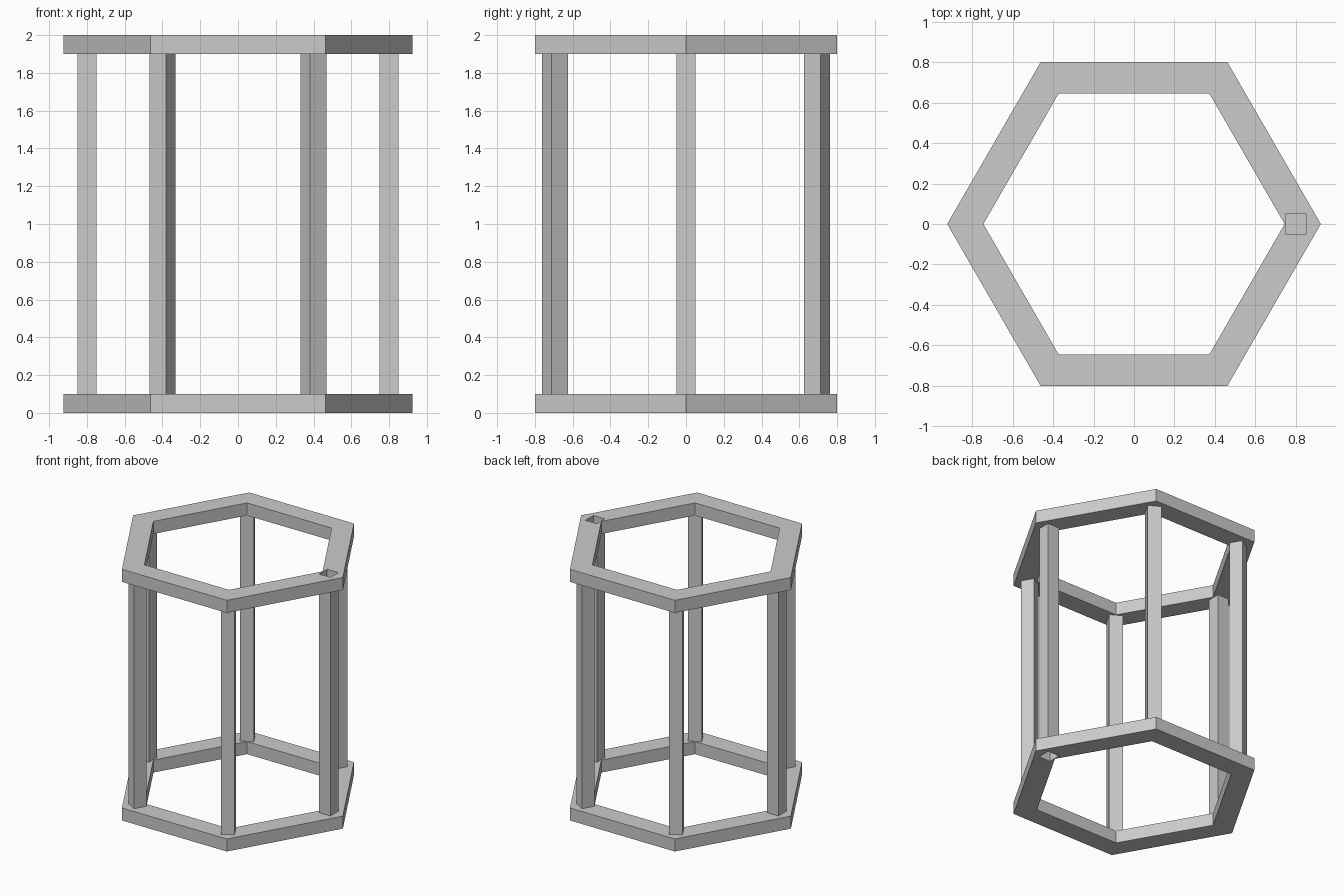
import bpy
import bmesh
from math import pi
from mathutils import Matrix

OUTER_R, INNER_R = 0.924, 0.745
POST_R, POST_W = 0.80, 0.10
RING_H, TOTAL_H = 0.10, 2.0

default = bpy.data.objects.get("Cube")
if default:
    bpy.data.objects.remove(default, do_unlink=True)

# Single matte grey
grey = bpy.data.materials.new("plain_grey")
grey.use_nodes = True
colour = (0.6, 0.6, 0.6, 1)
grey.diffuse_color = colour
grey.node_tree.nodes["Principled BSDF"].inputs["Base Color"].default_value = colour


def make_object(name, bm):
    bmesh.ops.recalc_face_normals(bm, faces=bm.faces)
    mesh = bpy.data.meshes.new(name)
    bm.to_mesh(mesh)
    bm.free()
    mesh.materials.append(grey)
    obj = bpy.data.objects.new(name, mesh)
    bpy.context.collection.objects.link(obj)
    return obj


def add_ring(name, z):
    """Hexagonal frame with corners pointing along x."""
    bm = bmesh.new()
    loops = []
    for radius in (INNER_R, OUTER_R):
        verts = bmesh.ops.create_circle(bm, segments=6, radius=radius)["verts"]
        bmesh.ops.rotate(bm, verts=verts, matrix=Matrix.Rotation(pi / 2, 3, "Z"))
        loops.append(verts)
    inner, outer = loops
    faces = [bm.faces.new((inner[i], outer[i], outer[(i + 1) % 6], inner[(i + 1) % 6]))
             for i in range(6)]
    raised = bmesh.ops.extrude_face_region(bm, geom=faces, use_keep_orig=True)["geom"]
    top = [v for v in raised if isinstance(v, bmesh.types.BMVert)]
    bmesh.ops.translate(bm, verts=top, vec=(0, 0, RING_H))
    bmesh.ops.translate(bm, verts=bm.verts, vec=(0, 0, z))
    return make_object(name, bm)


def add_post(name, angle, z0, z1):
    """Square bar standing on a corner of the hexagon."""
    bm = bmesh.new()
    place = (Matrix.Rotation(angle, 4, "Z")
             @ Matrix.Translation((POST_R, 0, (z0 + z1) / 2))
             @ Matrix.Diagonal((POST_W, POST_W, z1 - z0, 1)))
    bmesh.ops.create_cube(bm, size=1, matrix=place)
    return make_object(name, bm)


# Upright posts between the two frames
names = ("left", "back_left", "back_right", "right", "front_right", "front_left")
for i, side in enumerate(names):
    add_post(side + "_post", i * pi / 3, RING_H, TOTAL_H - RING_H)

# Square socket through both frames at the left corner
cutter = add_post("socket_cutter", 0, -RING_H, TOTAL_H + RING_H)
cutter.hide_render = True
cutter.hide_viewport = True
cutter.display_type = "WIRE"

for name, z in (("bottom_frame", 0), ("top_frame", TOTAL_H - RING_H)):
    ring = add_ring(name, z)
    cut = ring.modifiers.new("socket", "BOOLEAN")
    cut.operation = "DIFFERENCE"
    cut.solver = "EXACT"
    cut.object = cutter
